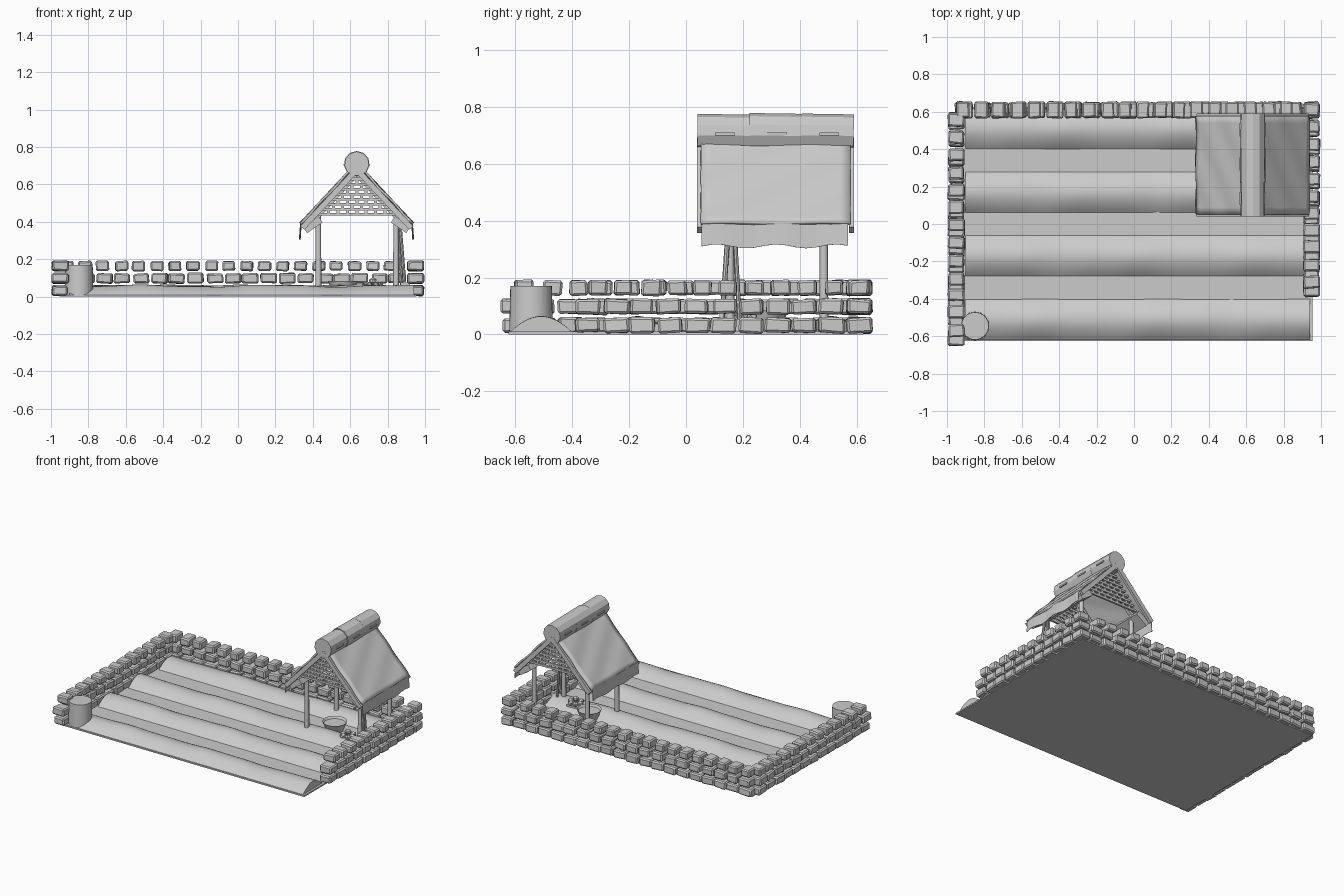
import bpy, bmesh, math, random
from mathutils import Matrix, Vector

random.seed(7)
if "Cube" in bpy.data.objects:
    bpy.data.objects.remove(bpy.data.objects["Cube"])

GREY = (0.6, 0.6, 0.6, 1)
mat = bpy.data.materials.new("plain grey")
mat.use_nodes = True
mat.diffuse_color = GREY
mat.node_tree.nodes["Principled BSDF"].inputs["Base Color"].default_value = GREY


def finish(name, bm, smooth=None, bevel=0):
    bmesh.ops.recalc_face_normals(bm, faces=bm.faces)
    mesh = bpy.data.meshes.new(name)
    bm.to_mesh(mesh)
    bm.free()
    mesh.materials.append(mat)
    ob = bpy.data.objects.new(name, mesh)
    bpy.context.collection.objects.link(ob)
    if bevel:
        mod = ob.modifiers.new("bevel", "BEVEL")
        mod.width = bevel
        mod.segments = 1
    if smooth:
        bpy.ops.object.select_all(action="DESELECT")
        ob.select_set(True)
        bpy.context.view_layer.objects.active = ob
        bpy.ops.object.shade_smooth_by_angle(angle=math.radians(smooth))
    return ob


def box(bm, centre, size, rot=Matrix()):
    m = Matrix.Translation(centre) @ rot @ Matrix.Diagonal((*size, 1))
    return bmesh.ops.create_cube(bm, size=1, matrix=m)["verts"]


def rod(bm, a, b, r1, r2=None, sides=8):
    a, b = Vector(a), Vector(b)
    d = b - a
    m = Matrix.Translation((a + b) / 2) @ d.to_track_quat("Z", "Y").to_matrix().to_4x4()
    bmesh.ops.create_cone(bm, cap_ends=True, segments=sides, radius1=r1,
                          radius2=r1 if r2 is None else r2, depth=d.length, matrix=m)


# Ground slab
bm = bmesh.new()
box(bm, (0, 0, 0.005), (1.91, 1.25, 0.01))
finish("ground_slab", bm)

# Ploughed ridges, gently waving along their length
NX, NY = 48, 14
for i in range(4):
    bm = bmesh.new()
    yc = -0.51 + i * 0.34
    rows = []
    for a in range(NX + 1):
        x = -0.9 + 1.84 * a / NX
        h = 0.05 + 0.005 * math.sin(x * 9 + i * 1.7) + 0.002 * math.sin(x * 21 + i)
        rows.append([bm.verts.new((x, yc - 0.11 + 0.22 * b / NY,
                                   0.008 + h * math.sin(math.pi * b / NY) ** 0.9))
                     for b in range(NY + 1)])
    for r, s in zip(rows, rows[1:]):
        for b in range(NY):
            bm.faces.new((r[b], s[b], s[b + 1], r[b + 1]))
        bm.faces.new((r[0], r[NY], s[NY], s[0]))
    bm.faces.new(rows[0])
    bm.faces.new(rows[-1])
    finish(f"soil_ridge_{i + 1}", bm, smooth=40)


# Dry stone walls: three courses of rough blocks
def wall(name, start, end):
    bm = bmesh.new()
    start, end = Vector(start), Vector(end)
    along = (end - start).normalized()
    turn = math.atan2(along.y, along.x)
    for row, fill in enumerate((0.95, 0.9, 0.73)):
        length = (end - start).length - 0.035 * (row == 2)
        count = round(length / 0.096)
        pitch = length / count
        for k in range(count):
            t = (k + 0.5) * pitch + random.uniform(-0.005, 0.005)
            p = start + along * t
            rot = (Matrix.Rotation(turn + random.uniform(-0.06, 0.06), 4, "Z")
                   @ Matrix.Rotation(random.uniform(-0.05, 0.05), 4, "Y"))
            z = 0.032 + row * 0.066
            size = (pitch * fill * random.uniform(0.93, 1.03),
                    random.uniform(0.078, 0.09), random.uniform(0.05, 0.056))
            for v in box(bm, (p.x, p.y, z), size, rot):
                v.co += Vector([random.uniform(-0.003, 0.003) for _ in range(3)])
                v.co.z = max(v.co.z, 0)
    finish(name, bm, bevel=0.008)


wall("left_wall", (-0.95, 0.6, 0), (-0.95, -0.65, 0))
wall("back_wall", (-0.96, 0.61, 0), (0.9, 0.61, 0))
wall("right_wall", (0.95, 0.655, 0), (0.95, -0.39, 0))

# Barrel at the front corner
bm = bmesh.new()
rod(bm, (-0.85, -0.545, 0.008), (-0.85, -0.545, 0.17), 0.077, 0.073, 32)
finish("barrel", bm, smooth=40)

# Shelter
CX, Y0, Y1 = 0.635, 0.04, 0.59
YC = (Y0 + Y1) / 2

bm = bmesh.new()
for x in (0.43, 0.845):
    for y in (0.155, 0.485):
        rod(bm, (x, y, 0.008), (x, y, 0.45), 0.016, 0.014)
finish("shelter_posts", bm, smooth=50)

# Round ridge log in three uneven lengths with pegs
bm = bmesh.new()
for k, r in enumerate((0.066, 0.069, 0.067)):
    step = (Y1 - Y0) / 3
    rod(bm, (CX, Y0 + k * step, 0.71), (CX, Y0 + (k + 1) * step, 0.708), r, r - 0.001, 11)
    for s in (-1, 1):
        box(bm, (CX + s * 0.066, Y0 + (k + 0.53) * step, 0.705), (0.012, 0.07, 0.01))
finish("ridge_log", bm)

for s, side in ((1, "left"), (-1, "right")):
    top, eave = Vector((CX + s * 0.02, 0, 0.69)), Vector((CX + s * 0.3, 0, 0.39))
    slope = eave - top
    normal = Vector((s * 0.73, 0, 0.68))
    tilt = Matrix.Rotation(math.atan2(-slope.z, slope.x), 4, "Y")

    # Slightly rumpled roof covering
    bm = bmesh.new()
    n = 14
    grid = []
    for a in range(n + 1):
        grid.append([])
        for b in range(n + 1):
            p = top + slope * (a / n) + normal * 0.003 * math.sin(a * 0.9 + b * 0.7 * s)
            p.y = Y0 + 0.012 + (Y1 - Y0 - 0.024) * b / n
            grid[a].append(bm.verts.new(p))
    for a in range(n):
        for b in range(n):
            bm.faces.new((grid[a][b], grid[a + 1][b], grid[a + 1][b + 1], grid[a][b + 1]))
    ob = finish(f"{side}_roof", bm, smooth=40)
    mod = ob.modifiers.new("thickness", "SOLIDIFY")
    mod.thickness = 0.012
    mod.offset = 0

    # Ragged hanging strip below the eave
    bm = bmesh.new()
    prev = None
    for b in range(n + 1):
        y = Y0 + 0.015 + (Y1 - Y0 - 0.035) * b / n
        x = CX + s * (0.303 + 0.003 * math.sin(b))
        pair = [bm.verts.new((x - s * 0.006, y, 0.395)),
                bm.verts.new((x, y, 0.31 + 0.007 * math.sin(b * 1.1)))]
        if prev:
            bm.faces.new((prev[0], prev[1], pair[1], pair[0]))
        prev = pair
    strip = finish(f"{side}_eave_strip", bm)
    strip.modifiers.new("thickness", "SOLIDIFY").thickness = 0.003

    # Barge boards and eave beam
    bm = bmesh.new()
    mid = top + slope * 0.5 - normal * 0.022
    for y in (Y0 + 0.008, Y1 - 0.008):
        box(bm, (mid.x, y, mid.z), (slope.length + 0.02, 0.018, 0.03), tilt)
    for y in (0.155, 0.485):
        low = mid - normal * 0.02
        box(bm, (low.x, y, low.z), (slope.length * 0.9, 0.025, 0.02), tilt)
    beam = Matrix.Rotation(s * 0.6, 4, "Y")
    box(bm, (CX + s * 0.235, YC, 0.385), (0.1, Y1 - Y0 - 0.05, 0.04), beam)
    finish(f"{side}_roof_timbers", bm)

# Gable lattices of slats with staggered uprights
bm = bmesh.new()
for y in (0.1, 0.53):
    for k in range(8):
        z = 0.44 + k * 0.027
        half = (0.68 - z) * 0.86
        box(bm, (CX, y, z), (half * 2, 0.014, 0.014))
        for j in range(-4, 5):
            x = (j + 0.5 * (k % 2)) * 0.05
            if abs(x) < half - 0.03:
                box(bm, (CX + x, y, z + 0.0135), (0.016, 0.01, 0.015))
finish("gable_lattices", bm)

# Leaning tool by the right hand post
bm = bmesh.new()
rod(bm, (0.895, 0.125, 0.02), (0.865, 0.15, 0.4), 0.009)
rod(bm, (0.875, 0.19, 0.02), (0.86, 0.17, 0.38), 0.008)
box(bm, (0.895, 0.125, 0.045), (0.05, 0.015, 0.06))
finish("leaning_tools", bm)

# Shallow basin
bm = bmesh.new()
rod(bm, (0.56, 0.28, 0.009), (0.56, 0.28, 0.085), 0.05, 0.08, 20)
rim = max(bm.faces, key=lambda f: f.calc_center_median().z)
bmesh.ops.inset_individual(bm, faces=[rim], thickness=0.01)
bmesh.ops.translate(bm, verts=rim.verts, vec=(0, 0, -0.015))
finish("basin", bm, smooth=40)

# Small heap of stones
bm = bmesh.new()
for k in range(7):
    a = k * math.tau / 6
    r = 0.035 if k < 6 else 0
    m = (Matrix.Translation((0.72 + r * math.cos(a), 0.2 + r * math.sin(a), 0.06 + 0.025 * (k == 6)))
         @ Matrix.Rotation(a, 4, "Z") @ Matrix.Diagonal((0.024, 0.02, 0.018, 1)))
    bmesh.ops.create_icosphere(bm, subdivisions=1, radius=1, matrix=m)
box(bm, (0.72, 0.2, 0.028), (0.09, 0.08, 0.04))
finish("stone_heap", bm)
